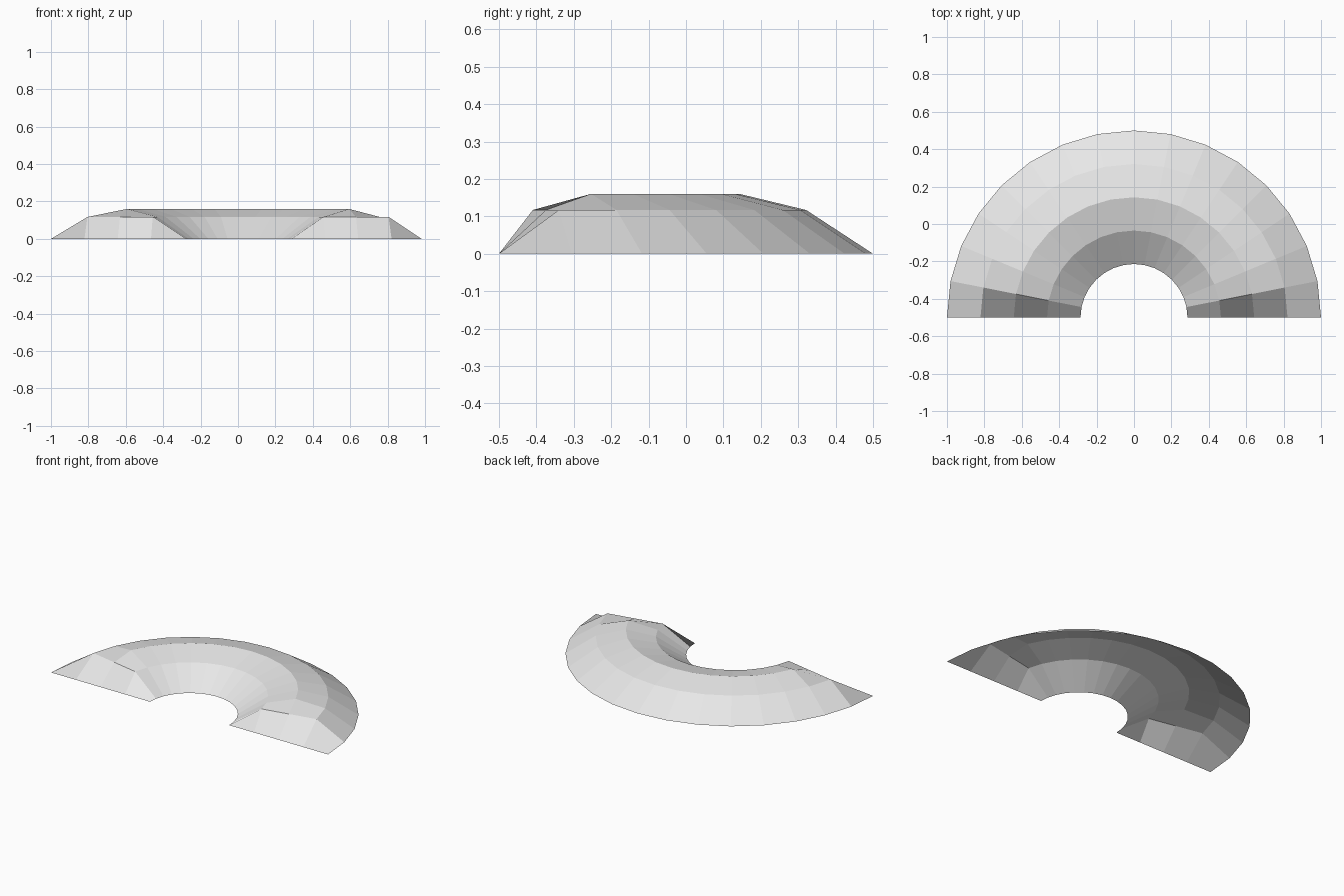
import bpy, bmesh
from math import pi, sin, cos

cube = bpy.data.objects.get("Cube")
if cube:
    bpy.data.objects.remove(cube, do_unlink=True)

# Plain light grey
grey = bpy.data.materials.new("light_grey")
grey.use_nodes = True
colour = (0.8, 0.8, 0.8, 1)
grey.diffuse_color = colour
grey.node_tree.nodes["Principled BSDF"].inputs["Base Color"].default_value = colour

SEGMENTS = 16
SHOULDER = 0.117
PROFILE = [(0.286, 0), (0.465, SHOULDER), (0.643, 0.16), (0.821, SHOULDER), (1, 0)]

# Half ring shell, open underneath, with both ends ramping down to the ground
bm = bmesh.new()
rings = []
for i in range(SEGMENTS + 1):
    angle = pi * i / SEGMENTS
    from_end = min(i, SEGMENTS - i)
    cap = (0, SHOULDER)[from_end] if from_end < 2 else 1
    rings.append([bm.verts.new((r * cos(angle), r * sin(angle) - 0.5, min(z, cap)))
                  for r, z in PROFILE])

for a, b in zip(rings, rings[1:]):
    for j in range(len(PROFILE) - 1):
        bm.faces.new((a[j], a[j + 1], b[j + 1], b[j]))

# All faces point outward (upward)
bm.normal_update()
for face in bm.faces:
    if face.normal.z < 0:
        face.normal_flip()

mesh = bpy.data.meshes.new("half_ring_mound")
bm.to_mesh(mesh)
bm.free()
mesh.materials.append(grey)
mound = bpy.data.objects.new("half_ring_mound", mesh)
bpy.context.collection.objects.link(mound)
